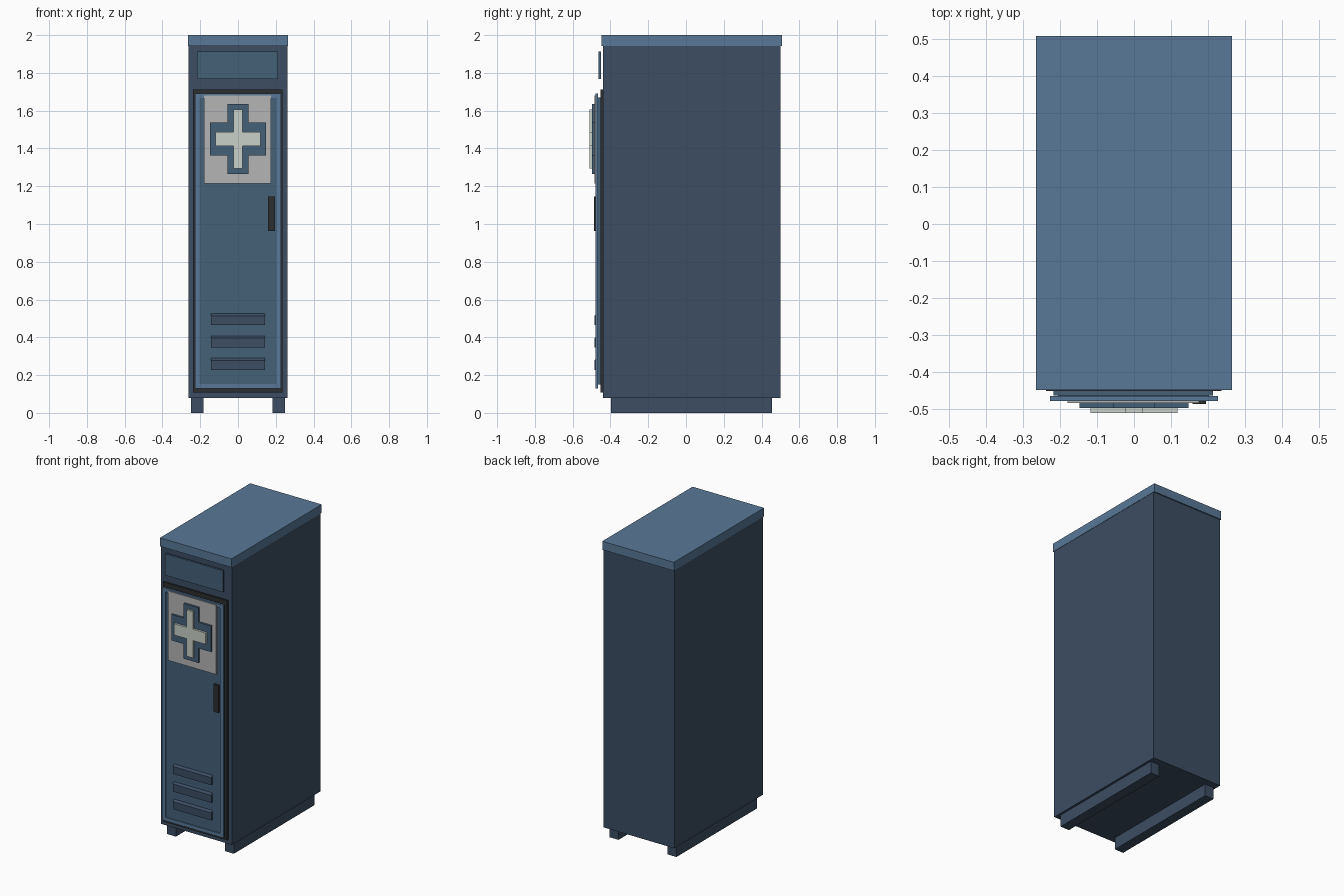
import bpy, bmesh

if "Cube" in bpy.data.objects:
    bpy.data.objects.remove(bpy.data.objects["Cube"])


def material(name, rgb):
    m = bpy.data.materials.new(name)
    m.diffuse_color = (*rgb, 1)
    m.use_nodes = True
    m.node_tree.nodes["Principled BSDF"].inputs["Base Color"].default_value = m.diffuse_color
    return m


NAVY = material("navy", (0.045, 0.075, 0.125))
BLUE = material("door_blue", (0.06, 0.12, 0.19))
LIGHT = material("trim_blue", (0.10, 0.19, 0.31))
DARK = material("dark", (0.025, 0.027, 0.03))
GREY = material("sign_grey", (0.46, 0.46, 0.46))
PALE = material("pale", (0.58, 0.63, 0.58))


def finish(name, bm, mat):
    bmesh.ops.recalc_face_normals(bm, faces=bm.faces[:])
    me = bpy.data.meshes.new(name)
    bm.to_mesh(me)
    bm.free()
    ob = bpy.data.objects.new(name, me)
    bpy.context.collection.objects.link(ob)
    me.materials.append(mat)
    return ob


def box(name, x, y, z, mat):
    bm = bmesh.new()
    bmesh.ops.create_cube(bm, size=1)
    for v in bm.verts:
        v.co = [lo + (c + 0.5) * (hi - lo) for c, (lo, hi) in zip(v.co, (x, y, z))]
    return finish(name, bm, mat)


def extrude(name, pts, step, mat):
    """Closed outline of 3D points swept along a vector."""
    bm = bmesh.new()
    face = bm.faces.new([bm.verts.new(p) for p in pts])
    ext = bmesh.ops.extrude_face_region(bm, geom=[face], use_keep_orig=True)
    verts = [g for g in ext["geom"] if isinstance(g, bmesh.types.BMVert)]
    bmesh.ops.translate(bm, vec=step, verts=verts)
    return finish(name, bm, mat)


def frame(name, hx, z0, z1, w, y0, y1, mat):
    """Rectangular ring facing the front."""
    bm = bmesh.new()
    rings = []
    for y, d in ((y0, 0), (y1, 0), (y1, w), (y0, w)):
        a = hx - d
        rings.append([bm.verts.new((px, y, pz)) for px, pz in
                      ((-a, z0 + d), (a, z0 + d), (a, z1 - d), (-a, z1 - d))])
    for i in range(4):
        r, s = rings[i], rings[(i + 1) % 4]
        for k in range(4):
            n = (k + 1) % 4
            bm.faces.new((r[k], r[n], s[n], s[k]))
    return finish(name, bm, mat)


def cross(name, hx, hz, ax, az, y0, y1, mat, zc=1.45):
    pts = [(-ax, -hz), (ax, -hz), (ax, -az), (hx, -az), (hx, az), (ax, az),
           (ax, hz), (-ax, hz), (-ax, az), (-hx, az), (-hx, -az), (-ax, -az)]
    return extrude(name, [(x, y1, zc + z) for x, z in pts], (0, y0 - y1, 0), mat)


# Cabinet body, lid and skids
box("body", (-0.263, 0.263), (-0.44, 0.50), (0.08, 1.99), NAVY)
box("lid", (-0.265, 0.265), (-0.448, 0.508), (1.943, 2.0), LIGHT)
for side, s in (("left", -1), ("right", 1)):
    box(side + "_skid", sorted((s * 0.182, s * 0.248)), (-0.398, 0.455), (0, 0.08), NAVY)

# Header plate above the door
box("header_plate", (-0.217, 0.213), (-0.463, -0.45), (1.768, 1.912), BLUE)

# Door with dark gasket, recessed panel and raised rim
box("gasket", (-0.238, 0.236), (-0.452, -0.44), (0.107, 1.713), DARK)
box("door_panel", (-0.205, 0.203), (-0.472, -0.452), (0.15, 1.67), BLUE)
frame("door_rim", 0.227, 0.13, 1.69, 0.024, -0.479, -0.465, LIGHT)

# Sign plate with double cross
box("sign_plate", (-0.18, 0.176), (-0.484, -0.47), (1.215, 1.68), GREY)
cross("cross_back", 0.147, 0.185, 0.055, 0.087, -0.497, -0.483, BLUE)
cross("cross_front", 0.118, 0.155, 0.023, 0.038, -0.511, -0.497, PALE)

# Handle
box("handle", (0.158, 0.195), (-0.487, -0.47), (0.963, 1.146), DARK)

# Vent louvres with a sloping top edge
for i in range(3):
    z = 0.228 + 0.118 * i
    prof = [(-0.47, z), (-0.485, z), (-0.485, z + 0.05), (-0.47, z + 0.064)]
    extrude(f"vent_{i + 1}", [(-0.144, y, h) for y, h in prof], (0.286, 0, 0), NAVY)
